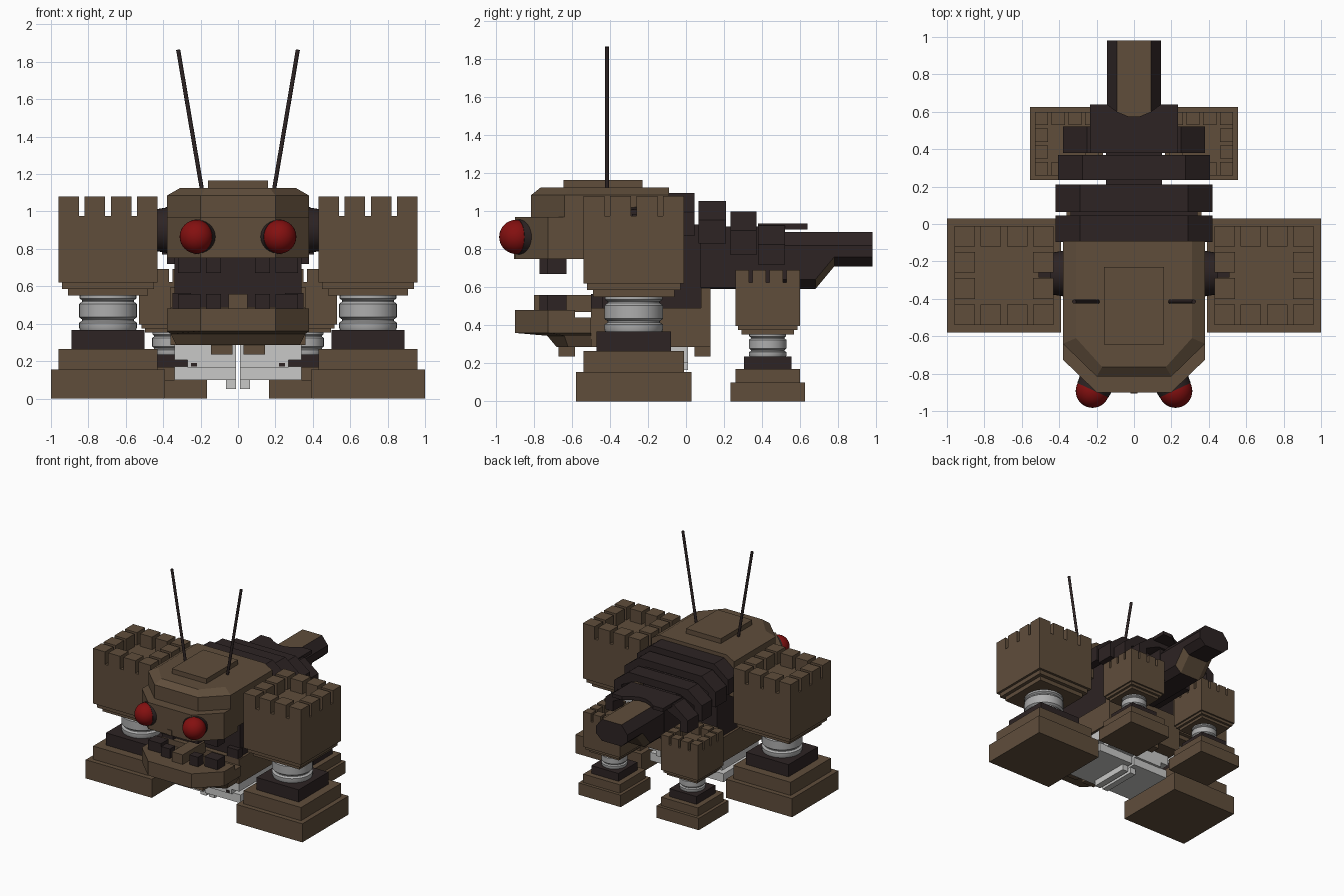
import bpy, bmesh, math
from mathutils import Vector, Matrix

cube = bpy.data.objects.get("Cube")
if cube:
    bpy.data.objects.remove(cube, do_unlink=True)


def material(name, rgb, rough=0.7):
    m = bpy.data.materials.new(name)
    m.use_nodes = True
    m.diffuse_color = (*rgb, 1)
    bsdf = m.node_tree.nodes["Principled BSDF"]
    bsdf.inputs["Base Color"].default_value = (*rgb, 1)
    bsdf.inputs["Roughness"].default_value = rough
    return m


BROWN = material("earth_brown", (0.115, 0.075, 0.044))
DARK = material("dark_umber", (0.026, 0.017, 0.017))
RED = material("eye_red", (0.23, 0.005, 0.005))
GREY = material("joint_grey", (0.42, 0.42, 0.42))
PALE = material("pale_grey", (0.58, 0.58, 0.57))


def finish(name, bm, mat, smooth=False):
    bmesh.ops.recalc_face_normals(bm, faces=bm.faces)
    me = bpy.data.meshes.new(name)
    bm.to_mesh(me)
    bm.free()
    me.materials.append(mat)
    ob = bpy.data.objects.new(name, me)
    bpy.context.collection.objects.link(ob)
    if smooth:
        bpy.ops.object.select_all(action='DESELECT')
        ob.select_set(True)
        bpy.context.view_layer.objects.active = ob
        bpy.ops.object.shade_smooth_by_angle(angle=math.radians(35))
    return ob


def add_box(bm, x, y, z):
    size = Matrix.Diagonal((x[1] - x[0], y[1] - y[0], z[1] - z[0], 1))
    mid = Matrix.Translation((sum(x) / 2, sum(y) / 2, sum(z) / 2))
    bmesh.ops.create_cube(bm, size=1, matrix=mid @ size)


def box(name, x, y, z, mat, mirror=False):
    """Box by ranges; a single x value means symmetric about the middle."""
    bm = bmesh.new()
    if not isinstance(x, tuple):
        x = (-x, x)
    add_box(bm, x, y, z)
    if mirror:
        add_box(bm, (-x[1], -x[0]), y, z)
    return finish(name, bm, mat)


def loft(name, rings, mat):
    """Bridge closed rings of 3D points and cap both ends."""
    bm = bmesh.new()
    loops = [[bm.verts.new(p) for p in r] for r in rings]
    n = len(loops[0])
    for a, b in zip(loops, loops[1:]):
        for i in range(n):
            j = (i + 1) % n
            bm.faces.new((a[i], a[j], b[j], b[i]))
    bm.faces.new(loops[0])
    bm.faces.new(loops[-1])
    return finish(name, bm, mat)


def snout_ring(z, w, back, side, tip, front):
    """Plan outline with two cut front corners."""
    half = [(tip, front), (w, side), (w, back)]
    pts = half + [(-x, y) for x, y in reversed(half)]
    return [(x, y, z) for x, y in pts]


def cylinder(name, a, b, r1, r2, mat, sides=32):
    a, b = Vector(a), Vector(b)
    d = b - a
    m = Matrix.Translation((a + b) / 2) @ d.to_track_quat('Z', 'Y').to_matrix().to_4x4()
    bm = bmesh.new()
    bmesh.ops.create_cone(bm, cap_ends=True, segments=sides, radius1=r1,
                          radius2=r2, depth=d.length, matrix=m)
    return finish(name, bm, mat, True)


def lathe(name, cx, cy, profile, mat, sides=32):
    rings = [[(cx + r * math.cos(t), cy + r * math.sin(t), z)
              for t in [math.tau * i / sides for i in range(sides)]] for r, z in profile]
    ob = loft(name, rings, mat)
    bpy.ops.object.select_all(action='DESELECT')
    ob.select_set(True)
    bpy.context.view_layer.objects.active = ob
    bpy.ops.object.shade_smooth_by_angle(angle=math.radians(35))


def leg(name, cx, cy, s):
    """Stepped foot, ringed ankle and battlement tower at scale s."""
    def tier(part, half, z0, z1, mat):
        h = half * s
        box(f"{name}_{part}", (cx - h, cx + h), (cy - h, cy + h), (z0 * s, z1 * s), mat)
    tier("foot_base", 0.305, 0, 0.155, BROWN)
    tier("foot_step", 0.265, 0.155, 0.265, BROWN)
    tier("ankle_block", 0.195, 0.265, 0.367, DARK)
    rings = [(.15, .367), (.155, .38), (.155, .405), (.138, .415), (.138, .422), (.155, .435),
             (.155, .505), (.138, .518), (.138, .525), (.152, .535), (.152, .555)]
    lathe(f"{name}_ankle_joint", cx, cy, [(r * s, z * s) for r, z in rings], GREY)
    tier("tower_lower_step", 0.215, 0.55, 0.585, BROWN)
    tier("tower_upper_step", 0.245, 0.585, 0.62, BROWN)
    tier("tower", 0.265, 0.62, 0.975, BROWN)
    # Battlements: four blocks on each side of the square
    bm = bmesh.new()
    w, pitch, deep = 0.11 * s, 0.14 * s, 0.11 * s
    for i in range(4):
        for j in range(4):
            if i in (0, 3) or j in (0, 3):
                x, y = cx - 0.265 * s + i * pitch, cy - 0.265 * s + j * pitch
                add_box(bm, (x, x + w), (y, y + deep), (0.97 * s, 1.08 * s))
    finish(f"{name}_battlements", bm, BROWN)


for side, sx in (("left", 1), ("right", -1)):
    leg(f"{side}_front_leg", sx * 0.695, -0.275, 1)
    leg(f"{side}_rear_leg", sx * 0.36, 0.43, 0.64)
    # Shoulder joint
    cylinder(f"{side}_shoulder", (sx * .36, -.265, .9), (sx * .45, -.265, .9), .125, .11, DARK)
    box(f"{side}_shoulder_pin", tuple(sorted((sx * .38, sx * .51))),
        (-.285, -.25), (.96, .985), DARK)
    # Eye and its socket, turned slightly outwards
    eye = Vector((sx * .222, -.893, .865))
    out = Vector((sx * .42, -.9, 0)).normalized()
    cylinder(f"{side}_eye_socket", eye - out * .09, eye - out * .005, .099, .092, DARK)
    bm = bmesh.new()
    bmesh.ops.create_uvsphere(bm, u_segments=32, v_segments=16, radius=.09,
                              matrix=Matrix.Translation(eye))
    finish(f"{side}_eye", bm, RED, True)
    cylinder(f"{side}_antenna", (sx * .19, -.415, 1.1), (sx * .32, -.415, 1.865),
             .011, .011, DARK, 12)

# Head
loft("skull", [snout_ring(.79, .38, -.09, -.64, .2, -.815),
               snout_ring(1.085, .38, -.09, -.64, .2, -.815),
               snout_ring(1.125, .31, -.09, -.61, .17, -.765)], BROWN)
loft("snout", [snout_ring(.75, .38, -.54, -.725, .2, -.9),
               snout_ring(.97, .38, -.54, -.725, .2, -.9)], BROWN)
box("head_plate", .16, (-.645, -.23), (1.12, 1.165), BROWN)
box("upper_lip_notch", .02, (-.905, -.88), (.75, .795), BROWN)

# Lower jaw
loft("lower_jaw", [snout_ring(.285, .33, -.5, -.62, .2, -.68),
                   snout_ring(.345, .36, -.5, -.64, .2, -.73),
                   snout_ring(.36, .38, -.5, -.725, .2, -.9),
                   snout_ring(.44, .38, -.5, -.725, .2, -.9)], BROWN)
loft("jaw_rim", [snout_ring(.44, .38, -.585, -.725, .2, -.9),
                 snout_ring(.48, .38, -.585, -.725, .2, -.9)], BROWN)
box("tongue", .05, (-.8, -.5), (.47, .56), BROWN)
box("jaw_feet", (.03, .145), (-.67, -.585), (.235, .29), BROWN, True)

# Teeth, paired above and below
for row, z in (("upper", (.67, .755)), ("lower", (.475, .56))):
    box(f"{row}_front_teeth", (.09, .17), (-.77, -.7), z, DARK, True)
    box(f"{row}_side_teeth", (.2, .32), (-.73, -.63), z, DARK, True)
box("jaw_hinges", (.25, .35), (-.5, -.44), (.43, .565), DARK, True)

# Body
box("throat", .34, (-.46, .08), (.49, .93), DARK)
box("lower_body", .36, (-.5, .08), (.285, .49), BROWN)
box("body_back_plate", .36, (.08, .13), (.285, .595), BROWN)
box("body_back_foot", (.03, .145), (.045, .13), (.235, .29), BROWN, True)

# Belly machinery, split down the middle
belly = (-.47, .01)
box("belly_upper_plates", (.01, .34), belly, (.205, .285), PALE, True)
box("belly_cores", (.01, .27), belly, (.165, .205), PALE, True)
box("belly_lower_plates", (.01, .34), (-.45, -.01), (.1, .17), PALE, True)
box("belly_keels", (.012, .065), (-.4, -.06), (.05, .1), PALE, True)
box("belly_slots", (.22, .25), (-.475, -.46), (.172, .19), DARK, True)

# Overlapping back armour: y range, half width, bottom and top
bands = [((-.095, .045), .42, .87, 1.095), ((.065, .21), .42, .83, 1.055),
         ((.235, .37), .405, .77, 1.0), ((.38, .52), .38, .72, .925)]
for i, (ys, w, z0, z1) in enumerate(bands):
    half = [(w, z0), (w, z1 - .1), (w - .13, z1)]
    inner = [(w - .2, z1 - .06), (w - .07, z1 - .12), (w - .07, z0)]
    outline = half + [(-x, z) for x, z in reversed(half)]
    outline += [(-x, z) for x, z in reversed(inner)] + inner
    loft(f"back_band_{i + 1}", [[(x, y, z) for x, z in outline] for y in ys], DARK)
box("spine", .15, (.04, .5), (.6, .92), DARK)

# Rear cover with a pointed notch over the tail
cover = [(.235, .38), (.235, .64), (.145, .64), (.09, .6), (.03, .575)]
cover += [(-x, y) for x, y in reversed(cover)]
loft("tail_cover", [[(x, y, z) for x, y in cover] for z in (.905, .935)], DARK)

# Tail: flat-topped bar with a sloped underside
def tail_ring(y, floor):
    half = [(.09, floor), (.145, floor + .05), (.145, .82), (.09, .89)]
    return [(x, y, z) for x, z in half + [(-x, z) for x, z in reversed(half)]]


tail = loft("tail", [tail_ring(.08, .59), tail_ring(.68, .59),
                     tail_ring(.78, .71), tail_ring(.98, .71)], DARK)
tail.data.materials.append(BROWN)
for f in tail.data.polygons:
    if f.normal.z > .95 or (f.normal.z < -.5 and f.normal.y > .3):
        f.material_index = 1
